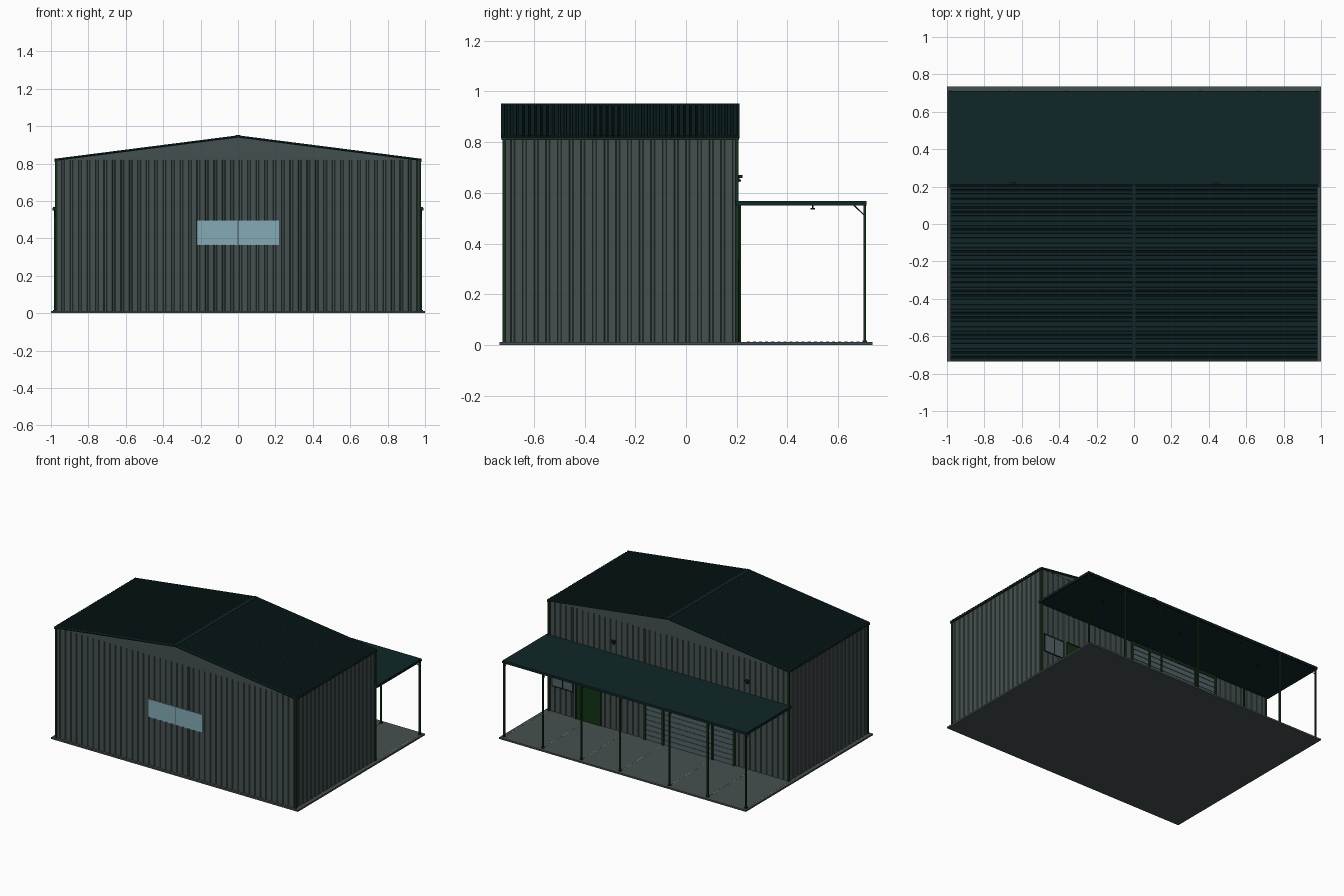
import bpy, bmesh, math
from mathutils import Vector as V

if "Cube" in bpy.data.objects:
    bpy.data.objects.remove(bpy.data.objects["Cube"])


def material(name, rgb):
    m = bpy.data.materials.new(name)
    m.diffuse_color = (*rgb, 1)
    m.use_nodes = True
    m.node_tree.nodes["Principled BSDF"].inputs["Base Color"].default_value = m.diffuse_color
    return m


WALL = material("grey cladding", (0.060, 0.080, 0.080))
SLAB = material("concrete", (0.062, 0.078, 0.080))
ROOF = material("dark teal roofing", (0.005, 0.019, 0.021))
TRIM = material("dark green trim", (0.008, 0.028, 0.010))
DOOR = material("door green", (0.006, 0.032, 0.008))
GLASS = material("blue glass", (0.23, 0.40, 0.46))
ROLLER = material("blue grey shutter", (0.085, 0.125, 0.135))
LAMP = material("black metal", (0.008, 0.012, 0.012))
LINE = material("pale floor line", (0.35, 0.42, 0.42))


def finish(name, bm, mat):
    bmesh.ops.recalc_face_normals(bm, faces=bm.faces)
    me = bpy.data.meshes.new(name)
    bm.to_mesh(me)
    bm.free()
    ob = bpy.data.objects.new(name, me)
    bpy.context.collection.objects.link(ob)
    me.materials.append(mat)
    return ob


def add_box(bm, x0, x1, y0, y1, z0, z1):
    r = bmesh.ops.create_cube(bm, size=1)
    for v in r["verts"]:
        v.co = V(((x0, x1)[v.co.x > 0], (y0, y1)[v.co.y > 0], (z0, z1)[v.co.z > 0]))


def boxes(name, mat, *dims):
    bm = bmesh.new()
    for d in dims:
        add_box(bm, *d)
    return finish(name, bm, mat)


def extrude_y(name, mat, pts, y0, y1):
    """Closed x-z outline pushed along y."""
    bm = bmesh.new()
    f = bm.faces.new([bm.verts.new((x, y0, z)) for x, z in pts])
    r = bmesh.ops.extrude_face_region(bm, geom=[f])
    bmesh.ops.translate(bm, vec=(0, y1 - y0, 0),
                        verts=[g for g in r["geom"] if isinstance(g, bmesh.types.BMVert)])
    return finish(name, bm, mat)


def ribbed(name, mat, origin, along, run, normal, pitch, depth):
    """Sheet with trapezoid ribs, repeated in direction 'along'."""
    origin, along, run, normal = V(origin), V(along), V(run), V(normal).normalized()
    n = max(1, round(along.length / pitch))
    bm = bmesh.new()
    rows = []
    for i in range(n):
        for t, h in ((0, 1), (0.62, 1), (0.70, 0), (0.92, 0)):
            p = origin + along * ((i + t) / n) + normal * depth * h
            rows.append((bm.verts.new(p), bm.verts.new(p + run)))
    p = origin + along + normal * depth
    rows.append((bm.verts.new(p), bm.verts.new(p + run)))
    for a, b in zip(rows, rows[1:]):
        f = bm.faces.new((a[0], b[0], b[1], a[1]))
        f.normal_update()
    me = finish(name, bm, mat)
    if me.data.polygons[0].normal.dot(normal) < 0:
        me.data.flip_normals()
    return me


def bar(bm, a, b, r, sides=8):
    a, b = V(a), V(b)
    d = b - a
    m = d.to_track_quat('Z', 'Y').to_matrix().to_4x4()
    m.translation = (a + b) / 2
    bmesh.ops.create_cone(bm, cap_ends=True, segments=sides, radius1=r, radius2=r,
                          depth=d.length, matrix=m)


# Main dimensions
G, EAVE, RIDGE = 0.012, 0.82, 0.945
X, YF, YB = 0.972, -0.72, 0.2

boxes("floor_slab", SLAB, (-1, 1, -0.735, 0.735, 0, G))

# Building body with gable ends
extrude_y("building_body", WALL,
          [(-X + .005, G), (X - .005, G), (X - .005, EAVE), (0, RIDGE - .004), (-X + .005, EAVE)],
          YF + .005, YB - .005)
for nm, a, b in (("front_gable", YF - .001, YF + .006), ("back_gable", YB - .006, YB + .001)):
    extrude_y(nm, WALL, [(-X, EAVE), (X, EAVE), (0, RIDGE - .004)], a, b)

# Ribbed wall cladding
up = (0, 0, EAVE - G)
ribbed("front_cladding", WALL, (-X, YF + .005, G), (2 * X, 0, 0), up, (0, -1, 0), .045, .005)
ribbed("back_cladding", WALL, (-X, YB - .005, G), (2 * X, 0, 0), up, (0, 1, 0), .045, .005)
for s, nm in ((1, "right_cladding"), (-1, "left_cladding")):
    ribbed(nm, WALL, (s * (X - .005), YF, G), (0, YB - YF, 0), up, (s, 0, 0), .045, .005)

# Ribbed roof slopes, underside, ridge cap and edge trims
for s, nm in ((1, "right"), (-1, "left")):
    run = V((s * 0.98, 0, EAVE - RIDGE))
    nrm = V((s * (RIDGE - EAVE), 0, 0.98))
    ribbed(nm + "_roof_sheet", ROOF, (0, -0.73, RIDGE), (0, 0.94, 0), run, nrm, .0235, .006)
    extrude_y(nm + "_roof_deck", ROOF,
              [(0, RIDGE), (s * .98, EAVE), (s * .98, EAVE - .006), (0, RIDGE - .006)], -0.73, 0.21)
boxes("ridge_cap", ROOF, (-.012, .012, -.73, .21, RIDGE, RIDGE + .007))
boxes("eave_trims", TRIM, *[(s * .976 - .005, s * .976 + .005, -.728, .208, EAVE - .012, EAVE - .003)
                            for s in (1, -1)])

# Green corner posts
boxes("corner_posts", TRIM, *[(sx * .971 - .007, sx * .971 + .007, y - .007, y + .007, G, EAVE - .003)
                              for sx in (1, -1) for y in (-.716, .2)])

# Front window: two panes and a thin mullion
boxes("front_window_glass", GLASS, (-.22, -.002, YF - .003, YF + .003, .365, .497),
      (.002, .22, YF - .003, YF + .003, .365, .497))

# Back wall: small window, entry door, wide shutter with frame
boxes("back_window_glass", ROLLER, (.78, .94, YB - .002, YB + .003, .205, .325))
boxes("back_window_frame", LAMP, (.772, .948, YB, YB + .005, .325, .333),
      (.772, .948, YB, YB + .005, .197, .205), (.772, .78, YB, YB + .005, .205, .325),
      (.94, .948, YB, YB + .005, .205, .325), (.857, .863, YB, YB + .005, .205, .325))
boxes("entry_door", DOOR, (.555, .745, YB - .002, YB + .005, G, .33))
boxes("entry_door_frame", TRIM, (.547, .555, YB, YB + .008, G, .338),
      (.745, .753, YB, YB + .008, G, .338), (.555, .745, YB, YB + .008, .33, .338))
boxes("shutter_panel", ROLLER, (-.53, .185, YB - .002, YB + .002, G, .53))
boxes("shutter_slats", ROLLER, *[(-.53, .185, YB, YB + .006, G + .006 + i * .037, G + .036 + i * .037)
                                 for i in range(14)])
boxes("shutter_frame", TRIM, (.18, .195, YB, YB + .012, G, .54), (-.54, -.525, YB, YB + .012, G, .54),
      (-.54, .195, YB, YB + .012, .528, .545))
boxes("wall_columns", TRIM, *[(x - .008, x + .008, YB + .002, YB + .016, G, .556) for x in (.04, -.36)])

# Awning roof, edge beams and posts with braces
boxes("awning_roof", ROOF, (-.99, .99, .195, .712, .558, .568))
boxes("awning_beams", ROOF, (-.992, .992, .7, .711, .55, .563), (-.992, .992, .197, .207, .55, .563),
      (.982, .992, .2, .71, .55, .563), (-.992, -.982, .2, .71, .55, .563))
POSTS = (.98, .667, .354, .04, -.36, -.67, -.98)
bm = bmesh.new()
for x in POSTS:
    add_box(bm, x - .005, x + .005, .7, .71, G, .555)
    add_box(bm, x - .009, x + .009, .696, .714, G, G + .005)
finish("awning_posts", bm, TRIM)
bm = bmesh.new()
for x in POSTS:
    bar(bm, (x, .66, .553), (x, .705, .51), .0025)
finish("awning_braces", bm, TRIM)

# Hanging lamps under the awning
bm = bmesh.new()
for x in (.69, .02, -.65):
    bar(bm, (x, .5, .556), (x, .5, .54), .003)
    bar(bm, (x, .5, .541), (x, .5, .534), .009, 12)
finish("awning_lamps", bm, LAMP)

# Wall floodlights
bm = bmesh.new()
for x in (.44, -.645):
    add_box(bm, x - .004, x + .004, YB, .21, .642, .664)
    add_box(bm, x - .014, x + .014, .205, .222, .658, .671)
    add_box(bm, x - .009, x + .009, .208, .217, .644, .652)
finish("wall_floodlights", bm, LAMP)

# Dashed pale lines on the porch floor
dashes = []
for x in POSTS:
    dashes += [(x - .0015, x + .0015, .24 + i * .024, .252 + i * .024, G, G + .001) for i in range(19)]
boxes("floor_dashes", LINE, *dashes)
